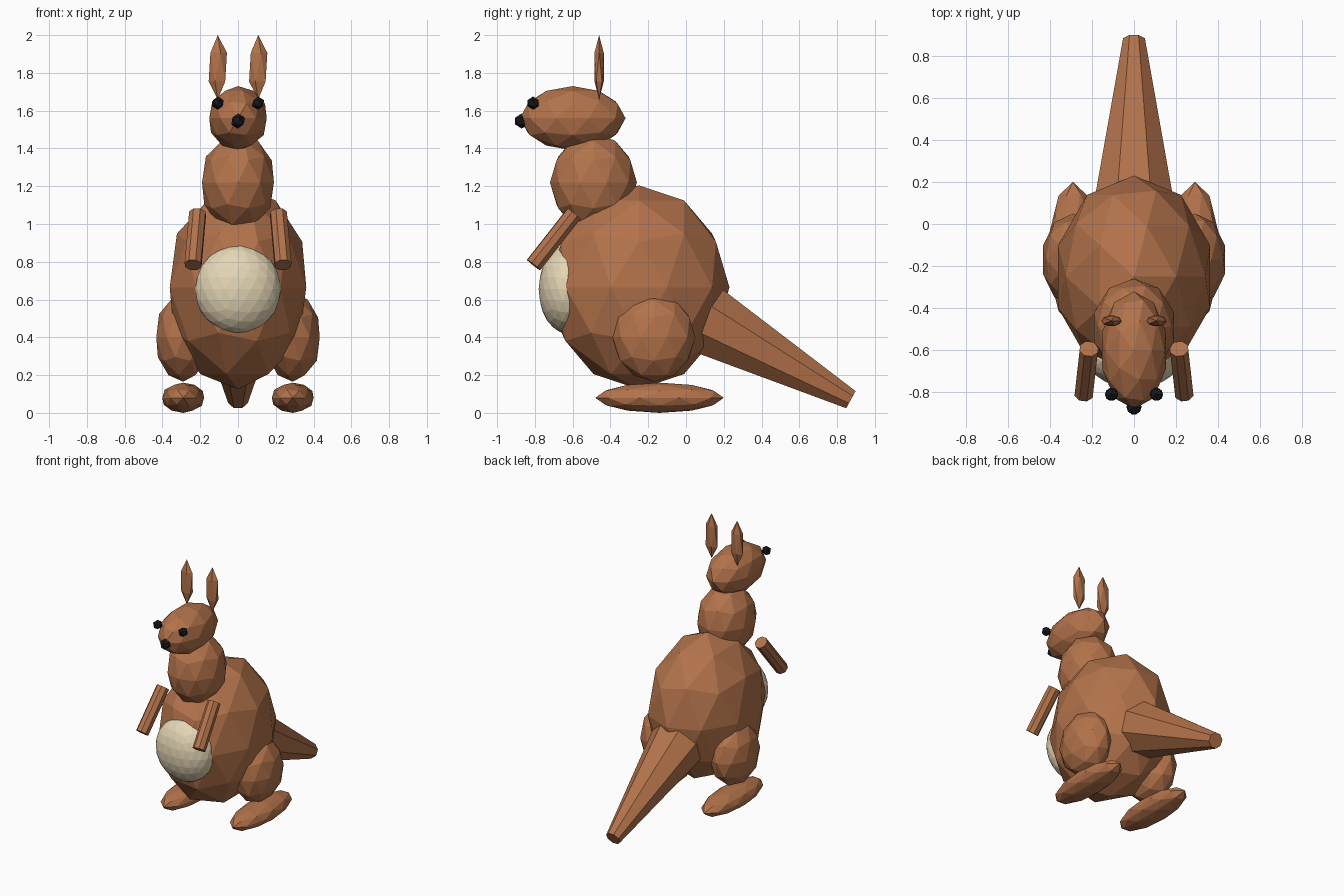
import bpy
from mathutils import Vector
from math import pi

if "Cube" in bpy.data.objects:
    bpy.data.objects.remove(bpy.data.objects["Cube"])


def material(name, rgb):
    m = bpy.data.materials.new(name)
    m.diffuse_color = (*rgb, 1)
    m.use_nodes = True
    m.node_tree.nodes["Principled BSDF"].inputs["Base Color"].default_value = m.diffuse_color
    return m


FUR = material("fur", (0.45, 0.17, 0.07))
CREAM = material("cream", (0.78, 0.67, 0.46))
BLACK = material("black", (0.01, 0.01, 0.013))


def blob(name, loc, scale, mat=FUR, sub=2):
    """Faceted ellipsoid."""
    bpy.ops.mesh.primitive_ico_sphere_add(subdivisions=sub, radius=1, location=loc)
    o = bpy.context.object
    o.name = name
    o.scale = scale
    o.data.materials.append(mat)
    return o


def limb(name, start, end, r1, r2, mat=FUR):
    """Eight-sided tapered bar between two points, flat side up."""
    a, b = Vector(start), Vector(end)
    bpy.ops.mesh.primitive_cone_add(vertices=8, radius1=r1, radius2=r2,
                                    depth=(b - a).length, location=(a + b) / 2)
    o = bpy.context.object
    o.name = name
    o.rotation_mode = 'QUATERNION'
    q = (b - a).to_track_quat('Z', 'Y')
    o.rotation_quaternion = q @ Vector((0, 0, 1)).rotation_difference(Vector((0, 0, 1)))
    # turn the octagon so flats, not corners, face up
    for v in o.data.vertices:
        x, y = v.co.x, v.co.y
        c, s = 0.92388, 0.38268
        v.co.x, v.co.y = c * x - s * y, s * x + c * y
    o.data.materials.append(mat)
    return o


# torso, neck and head
blob("body", (0, -0.25, 0.665), (0.38, 0.48, 0.54))
blob("chest", (0, -0.49, 1.22), (0.20, 0.23, 0.26))
blob("head", (0, -0.60, 1.56), (0.16, 0.28, 0.17))

# belly pouch and nose
blob("pouch", (0, -0.63, 0.655), (0.227, 0.15, 0.235), CREAM, 3)
blob("nose", (0, -0.87, 1.545), (0.04, 0.04, 0.04), BLACK, 1)

# tail
limb("tail", (0, 0.02, 0.54), (0, 0.873, 0.07), 0.214, 0.056)

# paired parts
for side, s in (("left", -1), ("right", 1)):
    blob(f"eye_{side}", (s * 0.107, -0.81, 1.64), (0.035, 0.035, 0.035), BLACK, 1)
    blob(f"ear_{side}", (s * 0.107, -0.46, 1.83), (0.054, 0.029, 0.17), FUR, 1)
    limb(f"arm_{side}", (s * 0.214, -0.593, 1.055), (s * 0.238, -0.807, 0.783), 0.047, 0.047)
    blob(f"thigh_{side}", (s * 0.29, -0.17, 0.40), (0.15, 0.22, 0.235))
    blob(f"foot_{side}", (s * 0.29, -0.14, 0.08), (0.116, 0.34, 0.08))
